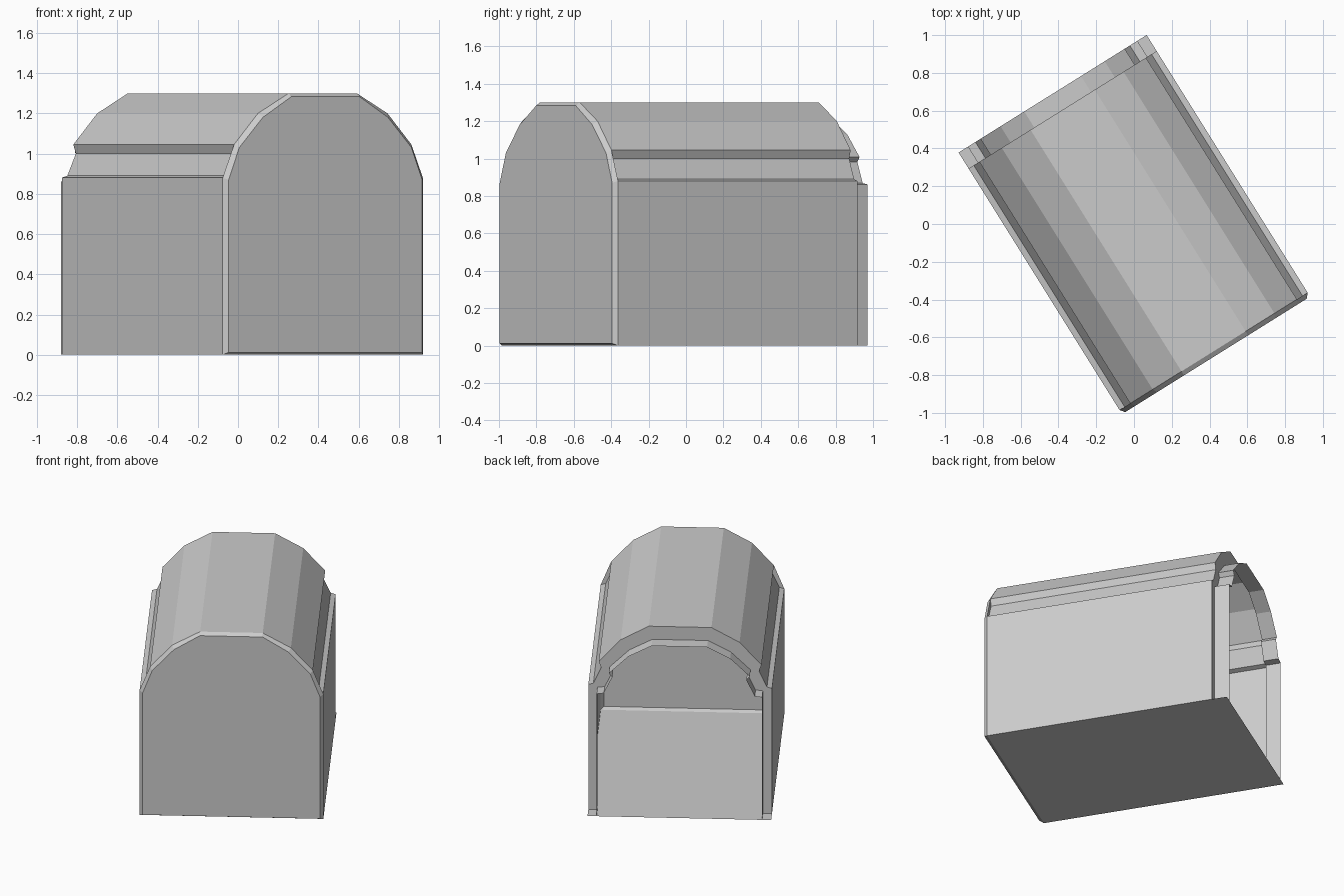
import bpy, bmesh, math

if "Cube" in bpy.data.objects:
    bpy.data.objects.remove(bpy.data.objects["Cube"])

ANGLE = math.radians(32)      # whole shelter is turned about z
FRONT, COLLAR, STEP, BACK = -0.82, -0.795, 0.713, 0.813

# Half profiles (half-width, height), from the ground up to the ridge
CAP_IN = [(0.567, 0.012), (0.567, 0.87), (0.505, 1.03), (0.367, 1.18), (0.2, 1.283)]
CAP_OUT = [(0.587, 0), (0.587, 0.88), (0.52, 1.045), (0.38, 1.2), (0.2, 1.3)]
BODY = [(0.587, 0), (0.587, 0.88), (0.555, 0.89), (0.505, 1.0),
        (0.52, 1.045), (0.38, 1.2), (0.2, 1.3)]
LIP = [(0.529, 0), (0.529, 0.862), (0.482, 0.868), (0.428, 0.982),
       (0.45, 1.008), (0.325, 1.13), (0.177, 1.208)]


def ring(bm, half, v):
    """Mirrored arch, left foot over the ridge to right foot."""
    pts = [(-u, z) for u, z in half] + list(reversed(half))
    return [bm.verts.new((u, v, z)) for u, z in pts]


def strip(bm, a, b, closed=False):
    n = len(a)
    for i in range(n if closed else n - 1):
        j = (i + 1) % n
        bm.faces.new((a[i], a[j], b[j], b[i]))


def finish(bm, name):
    mesh = bpy.data.meshes.new(name)
    bm.to_mesh(mesh)
    bm.free()
    ob = bpy.data.objects.new(name, mesh)
    ob.rotation_euler.z = ANGLE
    bpy.context.collection.objects.link(ob)


# Closed front wall with a chamfered rim
bm = bmesh.new()
a, b = ring(bm, CAP_IN, FRONT), ring(bm, CAP_OUT, COLLAR)
bm.faces.new(list(reversed(a)))
strip(bm, a, b, closed=True)
# Rear of the rim, showing where the body is grooved
notch = [BODY[k] for k in (1, 4, 3, 2)]
bm.faces.new([bm.verts.new((-u, COLLAR, z)) for u, z in notch])
bm.faces.new([bm.verts.new((u, COLLAR, z)) for u, z in reversed(notch)])
finish(bm, "front_wall")

# Walls and faceted roof, stepping in to a thin lip around the open back
bm = bmesh.new()
rings = [ring(bm, BODY, COLLAR), ring(bm, BODY, STEP),
         ring(bm, LIP, STEP), ring(bm, LIP, BACK)]
for a, b in zip(rings, rings[1:]):
    strip(bm, a, b)
finish(bm, "body_shell")

# Thin floor
bm = bmesh.new()
w = BODY[0][0]
bm.faces.new([bm.verts.new(p) for p in
              ((-w, COLLAR, 0), (-w, BACK, 0), (w, BACK, 0), (w, COLLAR, 0))])
finish(bm, "floor")
